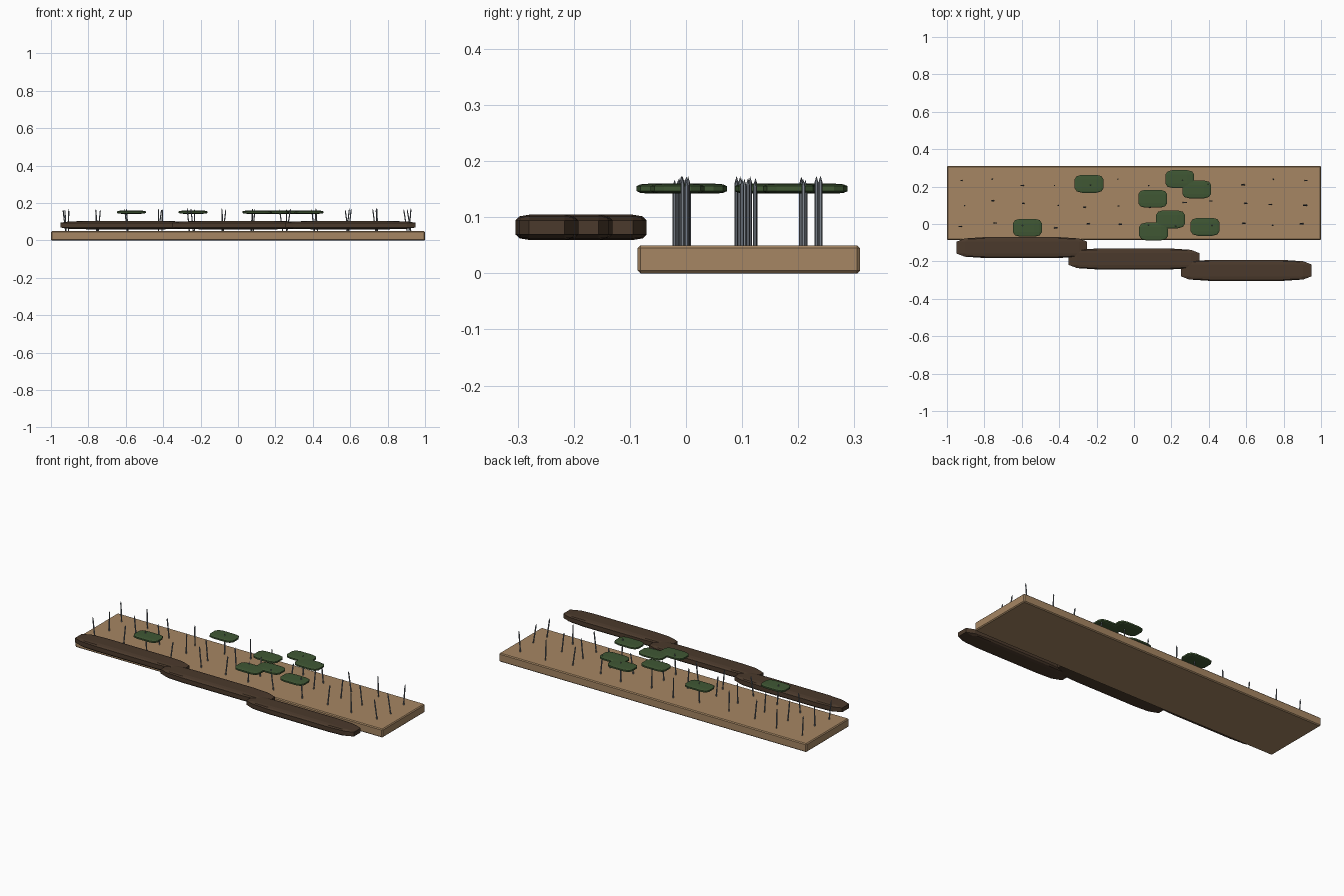
import bpy, bmesh, math, random
from mathutils import Matrix

random.seed(4)
if "Cube" in bpy.data.objects:
    bpy.data.objects.remove(bpy.data.objects["Cube"], do_unlink=True)


def material(name, rgb):
    m = bpy.data.materials.new(name)
    m.use_nodes = True
    m.diffuse_color = (*rgb, 1)
    m.node_tree.nodes["Principled BSDF"].inputs["Base Color"].default_value = (*rgb, 1)
    return m


sand = material("sandy brown", (0.38, 0.24, 0.125))
bark = material("dark bark", (0.07, 0.042, 0.025))
green = material("leaf green", (0.05, 0.095, 0.034))
slate = material("slate grey", (0.2, 0.225, 0.26))


def finish(bm, name, mat):
    mesh = bpy.data.meshes.new(name)
    bm.to_mesh(mesh)
    bm.free()
    mesh.materials.append(mat)
    ob = bpy.data.objects.new(name, mesh)
    bpy.context.collection.objects.link(ob)
    return ob


def rounded_box(name, center, size, mat, bevel, segments, before_scale):
    """Box with rounded edges; the rounding can stretch with the box."""
    bm = bmesh.new()
    bmesh.ops.create_cube(bm, size=1)
    scale = Matrix.Diagonal((*size, 1))
    if not before_scale:
        bm.transform(scale)
    bmesh.ops.bevel(bm, geom=bm.edges[:], offset=bevel, segments=segments,
                    profile=0.5, affect='EDGES')
    if before_scale:
        bm.transform(scale)
    ob = finish(bm, name, mat)
    ob.location = center
    return ob


# Ground plank
rounded_box("bank_plank", (0, 0.112, 0.025), (2, 0.396, 0.05), sand, 0.005, 1, False)

# Three overlapping logs stepping towards the front
for i in range(3):
    rounded_box(f"log_{i + 1}", (-0.6 + 0.6 * i, -0.126 - 0.061 * i, 0.082),
                (0.7, 0.112, 0.045), bark, 0.22, 2, True)

# Floating leaf pads
pads = [(-0.57, -0.02), (-0.24, 0.215), (0.1, 0.135), (0.245, 0.24),
        (0.335, 0.185), (0.195, 0.025), (0.105, -0.04), (0.38, -0.015)]
for i, (x, y) in enumerate(pads):
    rounded_box(f"leaf_pad_{i + 1}", (x, y, 0.151), (0.154, 0.096, 0.018),
                green, 0.25, 2, True)

# Rows of thin pointed reeds, leaning sideways
columns = 12
for row in range(3):
    for col in range(columns):
        bm = bmesh.new()
        height = random.uniform(0.118, 0.126)
        for r1, r2, low, high in ((0.0035, 0.0035, 0, height - 0.012),
                                  (0.0035, 0, height - 0.012, height)):
            bmesh.ops.create_cone(bm, cap_ends=True, segments=6, radius1=r1,
                                  radius2=r2, depth=high - low,
                                  matrix=Matrix.Translation((0, 0, (low + high) / 2)))
        bmesh.ops.remove_doubles(bm, verts=bm.verts[:], dist=0.0001)
        reed = finish(bm, f"reed_{row + 1}_{col + 1}", slate)
        x = -0.91 + 1.82 * col / (columns - 1) + random.uniform(-0.015, 0.015)
        y = -0.01 + 0.116 * row + random.uniform(-0.018, 0.018)
        reed.location = (x, y, 0.049)
        reed.rotation_euler.y = random.uniform(-0.17, 0.17)
